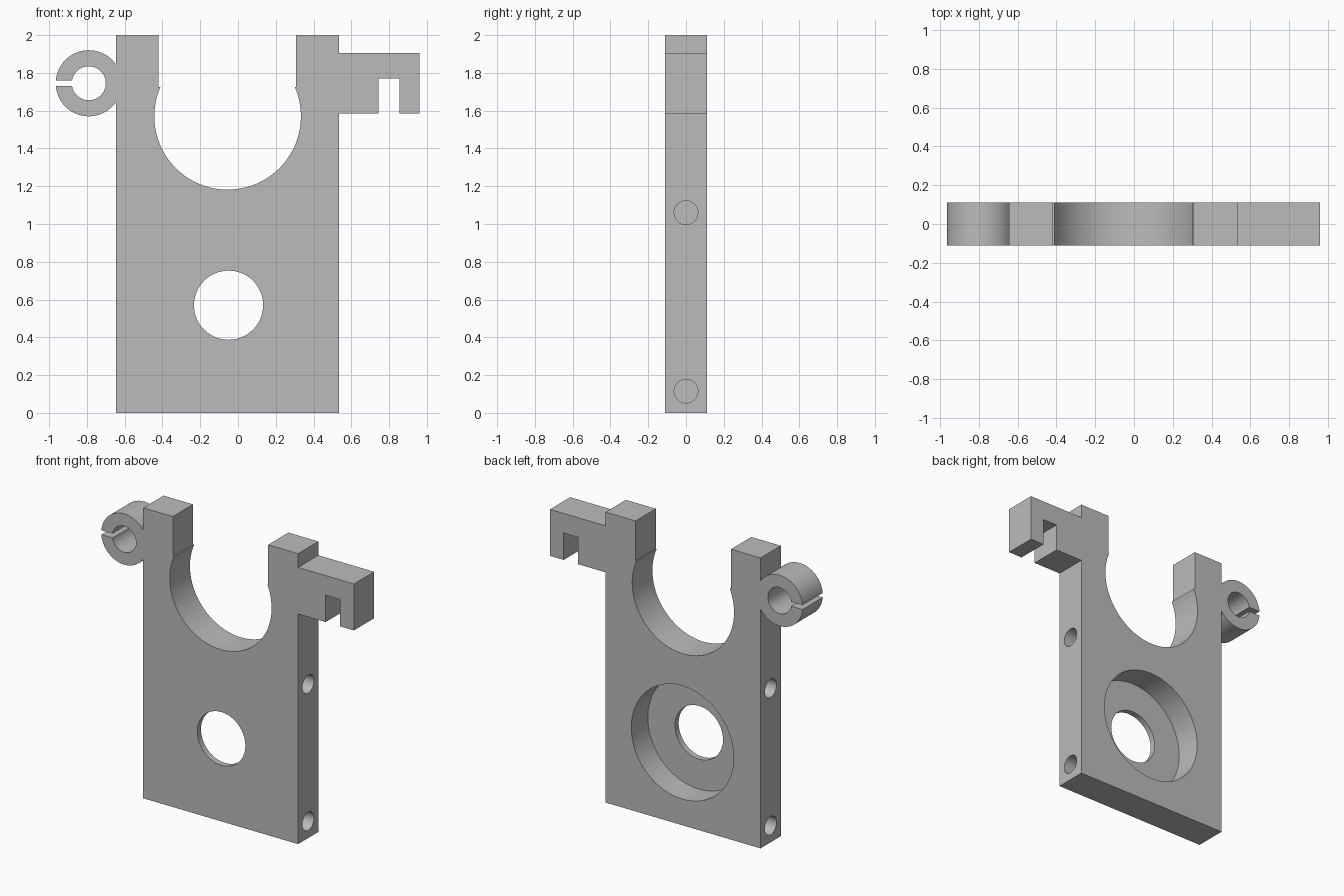
import bpy, bmesh
from math import sin, cos, asin, acos, degrees, radians
from mathutils import Matrix, Vector

if "Cube" in bpy.data.objects:
    bpy.data.objects.remove(bpy.data.objects["Cube"], do_unlink=True)

HALF = 0.11                    # half the plate thickness
LEFT, RIGHT = -0.645, 0.535    # plate sides

grey = bpy.data.materials.new("plain grey")
grey.use_nodes = True
grey.diffuse_color = (0.5, 0.5, 0.5, 1)
grey.node_tree.nodes["Principled BSDF"].inputs["Base Color"].default_value = (0.5, 0.5, 0.5, 1)


def arc(cx, cz, r, start, end, steps):
    """Points on an arc in the xz plane, angles in degrees."""
    angles = [radians(start + (end - start) * i / steps) for i in range(steps + 1)]
    return [(cx + r * cos(a), cz + r * sin(a)) for a in angles]


def add_object(name, bm):
    bmesh.ops.recalc_face_normals(bm, faces=bm.faces[:])
    mesh = bpy.data.meshes.new(name)
    bm.to_mesh(mesh)
    bm.free()
    mesh.materials.append(grey)
    obj = bpy.data.objects.new(name, mesh)
    bpy.context.collection.objects.link(obj)
    return obj


def extruded(name, outline):
    bm = bmesh.new()
    face = bm.faces.new([bm.verts.new((x, -HALF, z)) for x, z in outline])
    grown = bmesh.ops.extrude_face_region(bm, geom=[face])["geom"]
    bmesh.ops.translate(bm, vec=(0, 2 * HALF, 0),
                        verts=[v for v in grown if isinstance(v, bmesh.types.BMVert)])
    return add_object(name, bm)


def cutter(name, radius, start, end, segments):
    """Cylinder between two points, used for boring."""
    start, end = Vector(start), Vector(end)
    axis = end - start
    place = Matrix.Translation((start + end) / 2) @ axis.to_track_quat('Z', 'Y').to_matrix().to_4x4()
    bm = bmesh.new()
    bmesh.ops.create_cone(bm, cap_ends=True, segments=segments, radius1=radius,
                          radius2=radius, depth=axis.length, matrix=place)
    obj = add_object(name, bm)
    obj.hide_render = True
    return obj


# Hook arm with a notch, on the left side
hook = [(RIGHT, 1.585), (0.745, 1.585), (0.745, 1.77), (0.855, 1.77),
        (0.855, 1.585), (0.96, 1.585), (0.96, 1.905), (RIGHT, 1.905)]

# Round cradle with a straight mouth above it
cx, cz, cr, lip = -0.055, 1.57, 0.388, 1.725
tilt = degrees(asin((lip - cz) / cr))
cradle = ([(0.307, 2), (0.307, lip)] + arc(cx, cz, cr, tilt, -180 - tilt, 72)
          + [(-0.42, lip), (-0.42, 2)])

# Split clip ring, on the right side
rx, rz, outer, inner, gap = -0.79, 1.745, 0.175, 0.09, 0.015
join = degrees(acos((LEFT - rx) / outer))
out_gap, in_gap = degrees(asin(gap / outer)), degrees(asin(gap / inner))
ring = (arc(rx, rz, outer, join, 180 - out_gap, 32)
        + arc(rx, rz, inner, 180 - in_gap, in_gap - 180, 48)
        + arc(rx, rz, outer, 180 + out_gap, 360 - join, 32))

# One-piece bracket
outline = [(LEFT, 0), (RIGHT, 0)] + hook + [(RIGHT, 2)] + cradle + [(LEFT, 2)] + ring
bracket = extruded("mounting_bracket", outline)

# Centre hole, back recess and blind side holes
hx, hz = -0.05, 0.57
cutters = [cutter("recess_cutter", 0.39, (hx, -0.07, hz), (hx, 0.3, hz), 96),
           cutter("centre_hole_cutter", 0.183, (hx, -0.3, hz), (hx, 0.02, hz), 64)]
for z in (0.115, 1.06):
    for side, inward in ((LEFT, 1), (RIGHT, -1)):
        cutters.append(cutter("side_hole_cutter", 0.063, (side - 0.1 * inward, 0, z),
                              (side + 0.25 * inward, 0, z), 32))

bpy.ops.object.select_all(action='DESELECT')
bracket.select_set(True)
bpy.context.view_layer.objects.active = bracket
for tool in cutters:
    mod = bracket.modifiers.new("bore", 'BOOLEAN')
    mod.operation, mod.solver, mod.object = 'DIFFERENCE', 'EXACT', tool
    bpy.ops.object.modifier_apply(modifier=mod.name)
    bpy.data.objects.remove(tool, do_unlink=True)

bpy.ops.object.shade_smooth_by_angle(angle=radians(25))
